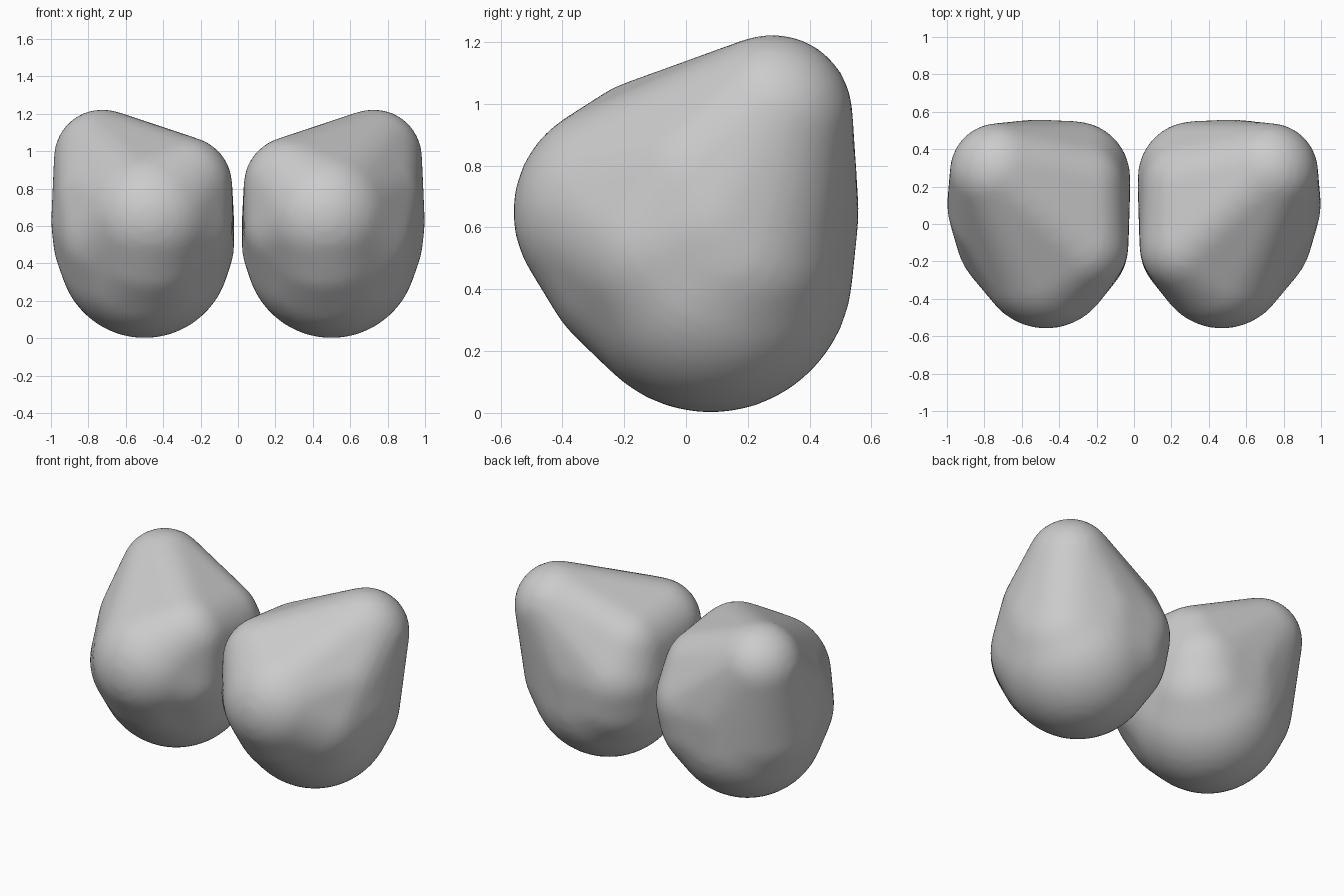
import bpy, bmesh
from mathutils import Vector

cube = bpy.data.objects.get("Cube")
if cube:
    bpy.data.objects.remove(cube, do_unlink=True)

# Plain grey stone
grey = bpy.data.materials.new("stone_grey")
grey.use_nodes = True
colour = (0.6, 0.6, 0.6, 1)
grey.diffuse_color = colour
grey.node_tree.nodes["Principled BSDF"].inputs["Base Color"].default_value = colour

# Rounded masses that make up one stone: centre and radius
MASSES = [
    ((0.50, 0.08, 0.46), 0.46),    # round underside
    ((0.47, -0.20, 0.65), 0.36),   # front bulge
    ((0.48, -0.12, 0.50), 0.35),   # lower front
    ((0.725, 0.28, 0.965), 0.26),  # outer back peak
    ((0.29, -0.12, 0.82), 0.26),   # inner front shoulder
    ((0.33, -0.12, 0.60), 0.30),   # inner front flank
    ((0.30, 0.20, 0.79), 0.26),    # inner back shoulder
    ((0.32, 0.25, 0.62), 0.30),    # inner back corner
    ((0.36, 0.20, 0.50), 0.34),    # lower inner back
    ((0.68, 0.10, 0.62), 0.32),    # outer flank
    ((0.70, 0.05, 0.75), 0.28),    # upper outer flank
    ((0.595, -0.05, 0.55), 0.36),  # outer front flank
    ((0.62, 0.14, 0.53), 0.37),    # lower outer flank
    ((0.52, 0.25, 0.65), 0.31),    # back
]


def make_stone(name, side):
    """Wrap the masses in one taut skin, mirrored by side."""
    bm = bmesh.new()
    for centre, radius in MASSES:
        ball = bmesh.ops.create_icosphere(bm, subdivisions=4, radius=radius)
        bmesh.ops.translate(bm, verts=ball["verts"], vec=Vector(centre))
    for v in bm.verts:
        v.co.x *= side

    # Keep only the points, then wrap them
    for e in list(bm.edges):
        bm.edges.remove(e)
    bmesh.ops.convex_hull(bm, input=list(bm.verts))
    for v in [v for v in bm.verts if not v.link_faces]:
        bm.verts.remove(v)
    bmesh.ops.recalc_face_normals(bm, faces=list(bm.faces))
    mesh = bpy.data.meshes.new(name)
    bm.to_mesh(mesh)
    bm.free()
    mesh.materials.append(grey)
    stone = bpy.data.objects.new(name, mesh)
    bpy.context.collection.objects.link(stone)

    # Even out the skin so that the masses blend softly
    remesh = stone.modifiers.new("even_skin", "REMESH")
    remesh.mode = "VOXEL"
    remesh.voxel_size = 0.025
    remesh.use_smooth_shade = True
    soften = stone.modifiers.new("soften", "SMOOTH")
    soften.factor = 0.5
    soften.iterations = 8


make_stone("left_stone", 1)
make_stone("right_stone", -1)
